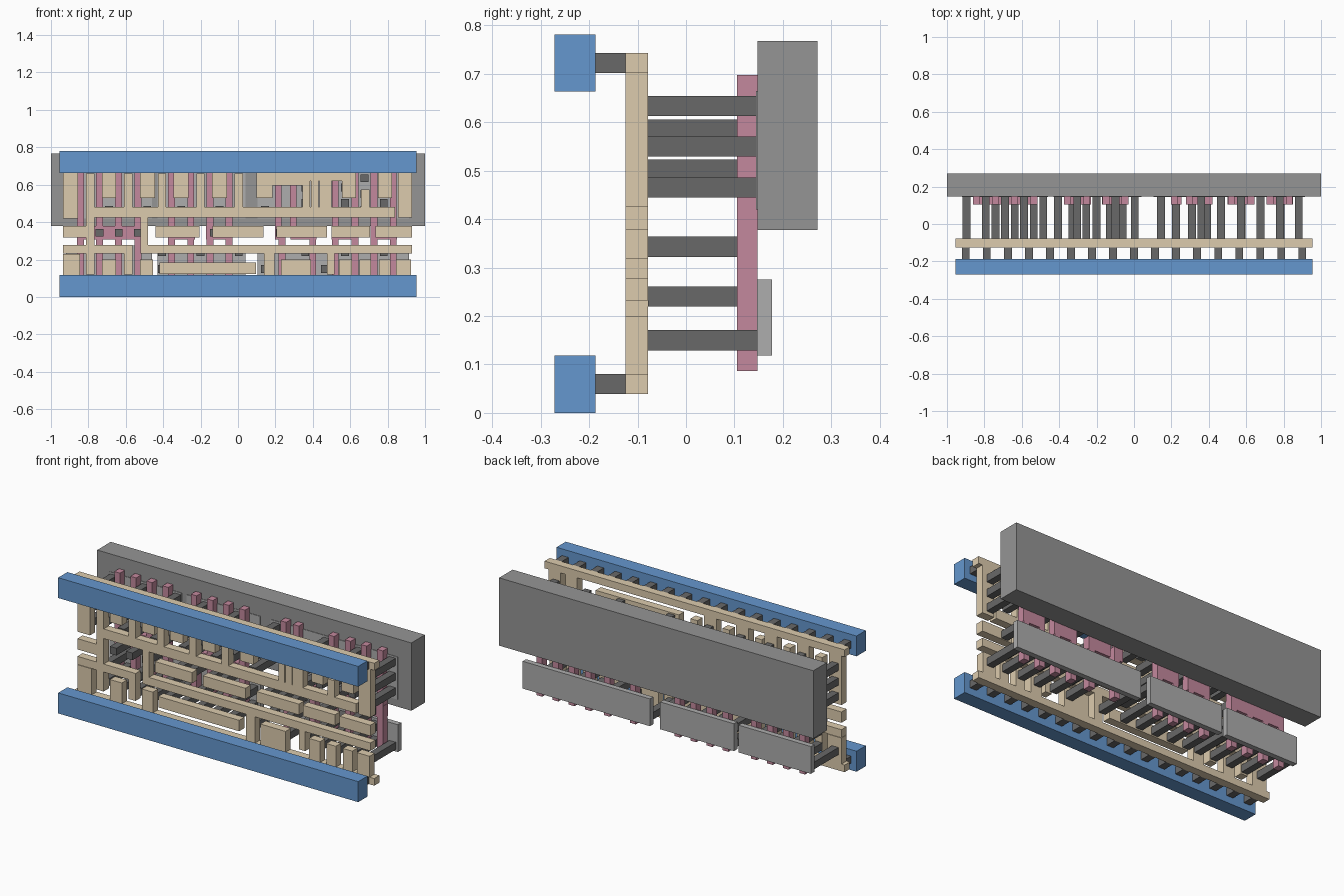
import bpy, bmesh

def mat(name, c):
    m = bpy.data.materials.new(name)
    m.diffuse_color = (*c, 1)
    return m

BLUE = mat("blue", (0.13, 0.31, 0.62))
TAN = mat("tan", (0.72, 0.60, 0.42))
PINK = mat("pink", (0.55, 0.25, 0.34))
DARK = mat("dark", (0.14, 0.14, 0.14))
GREY = mat("grey", (0.30, 0.30, 0.30))
LIGHT = mat("light_grey", (0.42, 0.42, 0.42))

def layer(name, y0, y1, rects, m):
    """One object of boxes; each rect is (x0, x1, z0, z1)."""
    bm = bmesh.new()
    for x0, x1, z0, z1 in rects:
        r = bmesh.ops.create_cube(bm, size=1)
        for v in r["verts"]:
            v.co.x = x1 if v.co.x > 0 else x0
            v.co.y = y1 if v.co.y > 0 else y0
            v.co.z = z1 if v.co.z > 0 else z0
    me = bpy.data.meshes.new(name)
    bm.to_mesh(me)
    bm.free()
    ob = bpy.data.objects.new(name, me)
    bpy.context.collection.objects.link(ob)
    me.materials.append(m)

def square(x, z, h=0.0207):
    return (x - h, x + h, z - h, z + h)

def strap(x, z0, z1, w=0.044):
    return (x - w / 2, x + w / 2, z0, z1)

# Front power rails and their pegs
layer("power_rails", -0.271, -0.187,
      [(-0.955, 0.955, 0, 0.118), (-0.955, 0.955, 0.664, 0.781)], BLUE)
layer("rail_pegs", -0.187, -0.125,
      [square(-0.899 + 0.1124 * i, z) for i in range(17) for z in (0.06, 0.722)], DARK)

# Back well and diffusion plates
layer("well", 0.148, 0.271, [(-1, 1, 0.378, 0.768)], GREY)
spans = [(-0.92, -0.46), (-0.43, 0.04), (0.105, 0.915)]
layer("lower_plates", 0.147, 0.178, [(a, b, 0.118, 0.275) for a, b in spans], LIGHT)
layer("upper_plates", 0.145, 0.178, [(a, b, 0.42, 0.665) for a, b in spans], LIGHT)

# Pink gate fingers, with two jogged ones, and landing pads
gates = [-0.843 + 0.1025 * i for i in range(4)] + [-0.355 + 0.1025 * i for i in range(4)]
gates += [0.52, 0.625, 0.7275, 0.83]
poly = [strap(x, 0.087, 0.698, 0.0366) for x in gates]
for upper, lower in ((0.215, 0.235), (0.295, 0.40)):
    poly += [strap(upper, 0.345, 0.698, 0.0366), strap(lower, 0.087, 0.345, 0.0366)]
poly += [(a, b, 0.308, 0.38) for a, b in
         [(-0.86, -0.518), (-0.375, -0.23), (-0.17, -0.03), (0.197, 0.253),
          (0.28, 0.42), (0.50, 0.645), (0.71, 0.85)]]
layer("gates", 0.105, 0.148, poly, PINK)

# Tan wiring: rails, straps to the rails, buses and pin bars
tan = [(-0.955, 0.955, 0.039, 0.08), (-0.955, 0.955, 0.702, 0.743)]
tan += [(-0.935, -0.855, 0.42, 0.702), (-0.935, -0.845, 0.08, 0.23)]
for x, w in ((-0.69, 0.075), (-0.485, 0.08), (-0.304, 0.08), (-0.099, 0.08), (0.785, 0.075)):
    tan.append(strap(x, 0.53, 0.702, w))
for x, w in ((-0.69, 0.075), (-0.49, 0.07), (0.31, 0.16), (0.575, 0.07),
             (0.68, 0.06), (0.785, 0.06), (0.885, 0.08)):
    tan.append(strap(x, 0.08, 0.2, w))
tan += [
    # output net on the left
    (-0.935, -0.77, 0.318, 0.38), strap(-0.79, 0.12, 0.66), strap(-0.587, 0.425, 0.66),
    (-0.81, -0.565, 0.425, 0.48), (-0.935, -0.565, 0.232, 0.278), strap(-0.587, 0.12, 0.25),
    # long upper bus
    (-0.565, 0.84, 0.425, 0.48), (-0.52, -0.48, 0.25, 0.45),
    strap(-0.406, 0.48, 0.66), strap(-0.201, 0.48, 0.66), strap(0.004, 0.48, 0.66),
    strap(0.41, 0.48, 0.62, 0.04), strap(0.68, 0.48, 0.575),
    (0.855, 0.93, 0.425, 0.702),
    # looped upper wiring
    (0.10, 0.63, 0.62, 0.662), (0.10, 0.185, 0.53, 0.65), (0.185, 0.385, 0.595, 0.63),
    (0.345, 0.385, 0.48, 0.62), (0.435, 0.5, 0.48, 0.65), (0.555, 0.63, 0.53, 0.65),
    # long lower bus and lower bar
    (-0.52, 0.93, 0.232, 0.278), (-0.42, 0.095, 0.122, 0.185), (0.14, 0.195, 0.08, 0.25),
    (0.475, 0.515, 0.12, 0.25),
]
tan += [(a, b, 0.318, 0.38) for a, b in
        [(-0.44, -0.205), (-0.135, 0.135), (0.205, 0.475), (0.50, 0.705), (0.735, 0.93)]]
layer("wiring", -0.125, -0.078, tan, TAN)

# Dark pegs from wiring to plates and to gate pads
cols = [-0.895 + 0.1025 * i for i in range(5)] + [-0.406 + 0.1025 * i for i in range(5)]
cols += [0.145, 0.36, 0.465, 0.572, 0.676, 0.779, 0.881]
pegs = []
for i, x in enumerate(cols):
    pegs += [square(x, z) for z in ((0.634, 0.55, 0.465) if i % 2 == 0 else (0.585, 0.502))]
    pegs += [square(x, z) for z in ((0.15,) if i % 2 == 0 else (0.15, 0.24))]
layer("plate_pegs", -0.078, 0.147, pegs, DARK)
layer("gate_pegs", -0.078, 0.105,
      [square(x, 0.343) for x in (-0.74, -0.638, -0.536, -0.33, -0.255, -0.13, -0.06,
                                  0.225, 0.31, 0.39, 0.575, 0.785)], DARK)
